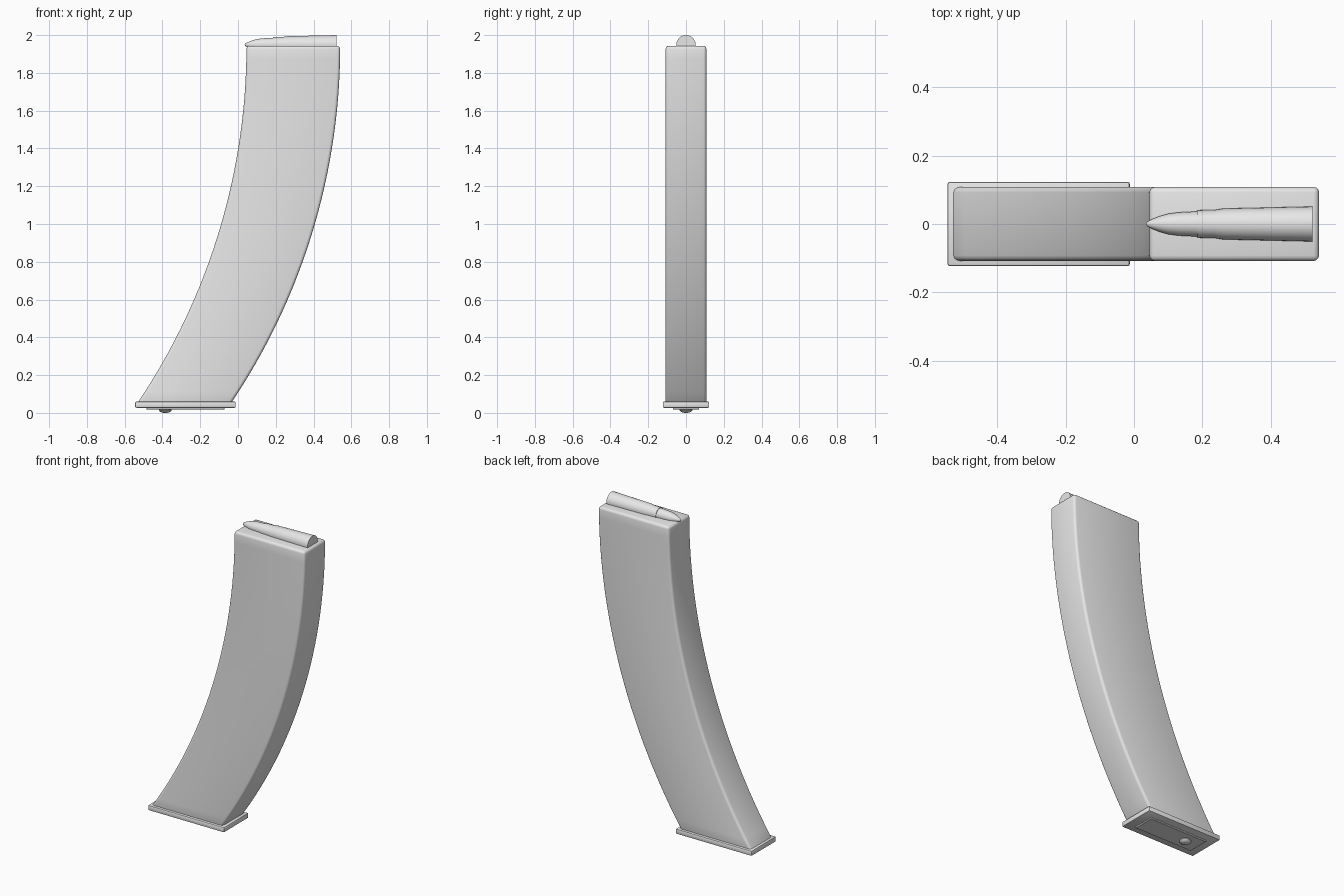
import bpy, bmesh, math
from mathutils import Matrix

if "Cube" in bpy.data.objects:
    bpy.data.objects.remove(bpy.data.objects["Cube"])

grey = bpy.data.materials.new("light grey metal")
grey.use_nodes = True
colour = (0.8, 0.8, 0.8, 1)
grey.diffuse_color = colour
grey.node_tree.nodes["Principled BSDF"].inputs["Base Color"].default_value = colour


def finish(bm, name, bevel=0, segments=3):
    """Turn a bmesh into a shaded object, optionally with rounded edges."""
    bmesh.ops.recalc_face_normals(bm, faces=bm.faces)
    mesh = bpy.data.meshes.new(name)
    bm.to_mesh(mesh)
    bm.free()
    mesh.materials.append(grey)
    obj = bpy.data.objects.new(name, mesh)
    bpy.context.collection.objects.link(obj)
    bpy.ops.object.select_all(action="DESELECT")
    obj.select_set(True)
    bpy.context.view_layer.objects.active = obj
    if bevel:
        mod = obj.modifiers.new("rounded edges", "BEVEL")
        mod.width = bevel
        mod.segments = segments
        mod.limit_method = "ANGLE"
        mod.angle_limit = math.radians(40)
        bpy.ops.object.modifier_apply(modifier=mod.name)
    bpy.ops.object.shade_smooth_by_angle(angle=math.radians(35))
    return obj


def box(name, x0, x1, half_y, z0, z1, bevel, segments=2):
    bm = bmesh.new()
    bmesh.ops.create_cube(bm, size=1)
    bmesh.ops.scale(bm, vec=(x1 - x0, 2 * half_y, z1 - z0), verts=bm.verts)
    bmesh.ops.translate(bm, vec=((x0 + x1) / 2, 0, (z0 + z1) / 2), verts=bm.verts)
    return finish(bm, name, bevel, segments)


def lathe(name, profile, matrix, sides=32):
    """Spin (radius, height) points about z, then place the result."""
    bm = bmesh.new()
    verts = [bm.verts.new((r, 0, h)) for r, h in profile]
    edges = [bm.edges.new(pair) for pair in zip(verts, verts[1:])]
    bmesh.ops.spin(bm, geom=verts + edges, cent=(0, 0, 0), axis=(0, 0, 1),
                   angle=math.tau, steps=sides)
    bmesh.ops.remove_doubles(bm, verts=bm.verts, dist=0.0005)
    bmesh.ops.transform(bm, matrix=matrix, verts=bm.verts)
    return finish(bm, name)


# Curved body: rectangular rings swept down an arc
top, bottom, radius, half_y, rings = 1.943, 0.045, 3.385, 0.108, 28
bm = bmesh.new()
loops = []
for i in range(rings + 1):
    z = top + (bottom - top) * i / rings
    drop = radius - math.sqrt(radius ** 2 - (top - z) ** 2)
    loops.append([bm.verts.new((x - drop, y, z)) for x, y in (
        (0.045, -half_y), (0.541, -half_y), (0.541, half_y), (0.045, half_y))])
for a, b in zip(loops, loops[1:]):
    for k in range(4):
        n = (k + 1) % 4
        bm.faces.new((a[k], a[n], b[n], b[k]))
bm.faces.new(loops[0])
bm.faces.new(loops[-1])
finish(bm, "curved_body", 0.016)

# Floor plate, raised panel and release button
box("floor_plate", -0.545, -0.012, 0.123, 0.027, 0.06, 0.007)
box("floor_panel", -0.485, -0.072, 0.07, 0.018, 0.035, 0.002, 1)
lathe("release_button", [(0, 0), (0.016, 0.001), (0.027, 0.006), (0.034, 0.014), (0.034, 0.03)],
      Matrix.Translation((-0.385, 0, 0)))

# Cartridge lying along the top, half sunk in the body
lying = Matrix.Translation((0, 0, 1.949)) @ Matrix.Rotation(math.pi / 2, 4, "Y")
lathe("bullet_tip", [(0, 0.034), (0.007, 0.039), (0.015, 0.055), (0.023, 0.075),
                     (0.03, 0.1), (0.034, 0.13), (0.037, 0.19)], lying)
lathe("cartridge_case", [(0.036, 0.184), (0.04, 0.184), (0.041, 0.235),
                         (0.045, 0.26), (0.051, 0.522), (0, 0.522)], lying)
